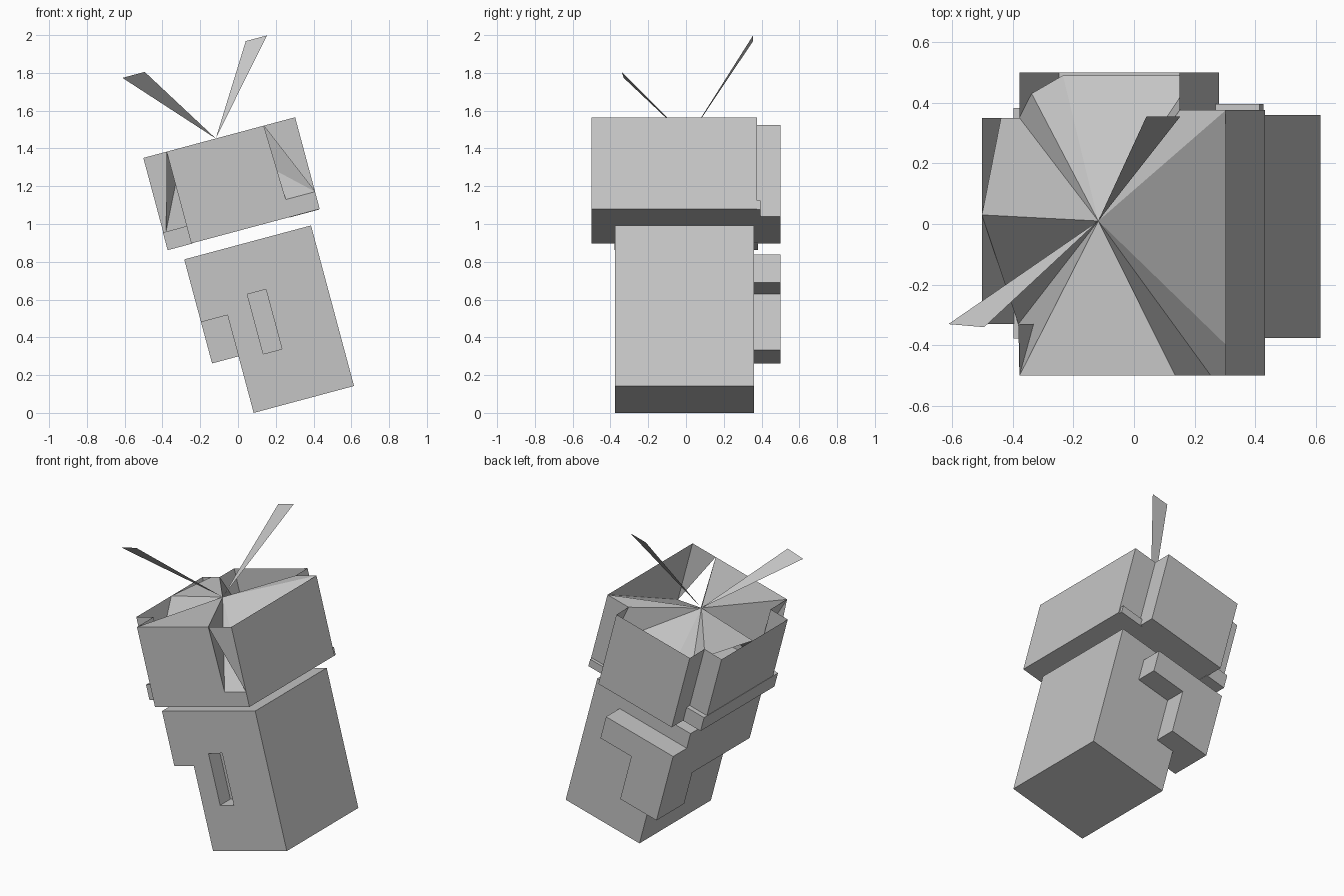
import bpy, bmesh, math

if "Cube" in bpy.data.objects:
    bpy.data.objects.remove(bpy.data.objects["Cube"])

TILT = math.radians(15)
C, S = math.cos(TILT), math.sin(TILT)

grey = bpy.data.materials.new("plain_grey")
grey.diffuse_color = (0.56, 0.56, 0.56, 1)
grey.use_nodes = True
grey.node_tree.nodes["Principled BSDF"].inputs["Base Color"].default_value = grey.diffuse_color


def place(u, y, v):
    """Leaning frame: u across, y depth, v up the leaning axis."""
    return (0.083 + u * C - v * S, y, u * S + v * C)


def make(name, points, faces, recalc=True):
    bm = bmesh.new()
    verts = [bm.verts.new(place(*p)) for p in points]
    for f in faces:
        bm.faces.new([verts[i] for i in f])
    if recalc:
        bmesh.ops.recalc_face_normals(bm, faces=bm.faces)
    mesh = bpy.data.meshes.new(name)
    bm.to_mesh(mesh)
    bm.free()
    mesh.materials.append(grey)
    obj = bpy.data.objects.new(name, mesh)
    bpy.context.collection.objects.link(obj)
    return obj


def prism(name, profile, y0, y1):
    """Extrude a (u, v) profile along y."""
    n = len(profile)
    pts = [(u, y0, v) for u, v in profile] + [(u, y1, v) for u, v in profile]
    faces = [list(range(n)), list(range(2 * n - 1, n - 1, -1))]
    faces += [[i, (i + 1) % n, (i + 1) % n + n, i + n] for i in range(n)]
    return make(name, pts, faces)


def box(name, u0, u1, y0, y1, v0, v1):
    return prism(name, [(u0, v0), (u1, v0), (u1, v1), (u0, v1)], y0, y1)


# Body with a wider upper left side and a slot in the front
body = prism("body", [(0, 0), (.55, 0), (.55, .88), (-.145, .88),
                      (-.145, .536), (0, .536)], -.375, .36)
cutter = box("slot_cutter", .13, .232, -.5, -.27, .288, .615)
cutter.hide_render = True
cutter.hide_viewport = True
cut = body.modifiers.new("slot", "BOOLEAN")
cut.operation = "DIFFERENCE"
cut.solver = "EXACT"
cut.object = cutter

# Stepped plate on the back and the block hanging at its side
prism("back_plate", [(-.145, .31), (.125, .31), (.125, .619), (.355, .619),
                     (.355, .774), (-.145, .774)], .355, .5)
box("side_block", -.145, .01, .215, .36, .31, .54)

# Head shell: walls around a stepped outline, with a floor and open top
LOW, STEP, TOP = .952, 1.047, 1.455
outline = [(-.087, -.5), (.617, -.5), (.617, .375), (.46, .375), (.46, .5),
           (-.087, .5), (-.087, .35), (-.215, .35), (-.215, -.33), (-.087, -.33)]
n = len(outline)
pts = [(u, y, LOW) for u, y in outline] + [(u, y, TOP) for u, y in outline]
pts += [(.617, -.5, STEP), (.457, -.5, STEP), (.445, -.5, TOP)]
p, q, t = 2 * n, 2 * n + 1, 2 * n + 2
faces = [list(range(n - 1, -1, -1))]
faces += [[i, (i + 1) % n, (i + 1) % n + n, i + n] for i in range(2, n)]
faces += [[1, 2, n + 2, n + 1, p]]
# Front wall with a triangular opening at its right
faces += [[0, 1, p, q, t, n], [t, p, n + 1]]
make("head_shell", pts, faces)

# Top cover: a fan from the middle, dropping into the corners
hub = (.182, .01, TOP)
rim = [(.617, .375, TOP), (.617, -.5, STEP), (.457, -.5, STEP), (.445, -.5, TOP),
       (-.087, -.5, TOP), (-.2, -.33, STEP), (-.215, .03, TOP), (-.15, .35, TOP),
       (-.087, .35, TOP), (-.087, .43, 1.3), (.02, .49, 1.3), (.455, .49, 1.25),
       (.46, .375, TOP)]
m = len(rim)
make("head_top", [hub] + rim,
     [[0, (i + 1) % m + 1, i + 1] for i in range(m)], recalc=False)

# Ledges at the foot of the head
box("left_ledge", -.217, -.08, -.378, .382, .95, STEP)
box("back_ledge", .45, .61, .37, .395, .95, 1.0)

# Two flat pointed antennae
make("left_antenna", [hub, (-.212, -.33, 1.893), (-.09, -.34, 1.893)],
     [[0, 2, 1]], recalc=False)
make("right_antenna", [hub, (.469, .355, 1.912), (.585, .355, 1.912)],
     [[0, 2, 1]], recalc=False)
